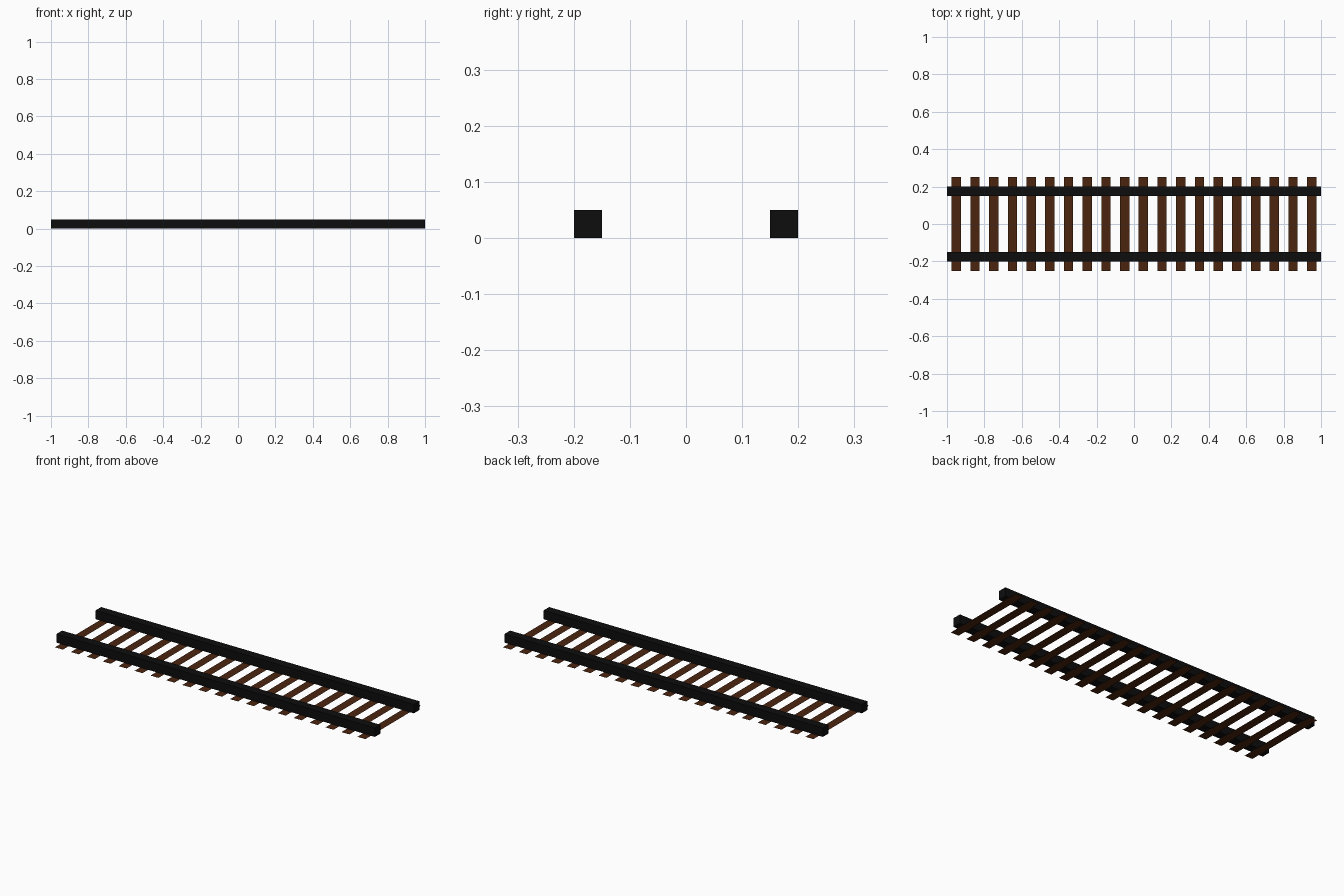
import bpy
import bmesh
from mathutils import Matrix, Vector

if "Cube" in bpy.data.objects:
    bpy.data.objects.remove(bpy.data.objects["Cube"])


def material(name, rgb):
    m = bpy.data.materials.new(name)
    m.diffuse_color = (*rgb, 1)
    m.use_nodes = True
    m.node_tree.nodes["Principled BSDF"].inputs["Base Color"].default_value = m.diffuse_color
    return m


def finish(name, bm, mat):
    mesh = bpy.data.meshes.new(name)
    bm.to_mesh(mesh)
    bm.free()
    mesh.materials.append(mat)
    obj = bpy.data.objects.new(name, mesh)
    bpy.context.collection.objects.link(obj)
    return obj


steel = material("dark_steel", (0.004, 0.004, 0.004))
wood = material("brown_wood", (0.07, 0.018, 0.0045))

# Rails: two long square bars, lifted a hair so the sleepers lie under them
LIFT = 0.0004
for name, side in (("left_rail", 1), ("right_rail", -1)):
    bm = bmesh.new()
    bmesh.ops.create_cube(bm, size=1, matrix=Matrix.Translation(
        (0, side * 0.175, 0.025 + LIFT / 2)) @ Matrix.Diagonal((2, 0.05, 0.05 - LIFT, 1)))
    finish(name, bm, steel)

# Sleepers: flat planks on the ground, repeated along the track
bm = bmesh.new()
bmesh.ops.create_grid(bm, x_segments=1, y_segments=1, size=0.5)
bmesh.ops.scale(bm, vec=Vector((0.05, 0.5, 1)), verts=bm.verts)
bmesh.ops.translate(bm, vec=Vector((-0.95, 0, 0)), verts=bm.verts)
sleepers = finish("sleepers", bm, wood)
array = sleepers.modifiers.new("repeat", "ARRAY")
array.count = 20
array.use_relative_offset = False
array.use_constant_offset = True
array.constant_offset_displace = (0.1, 0, 0)
